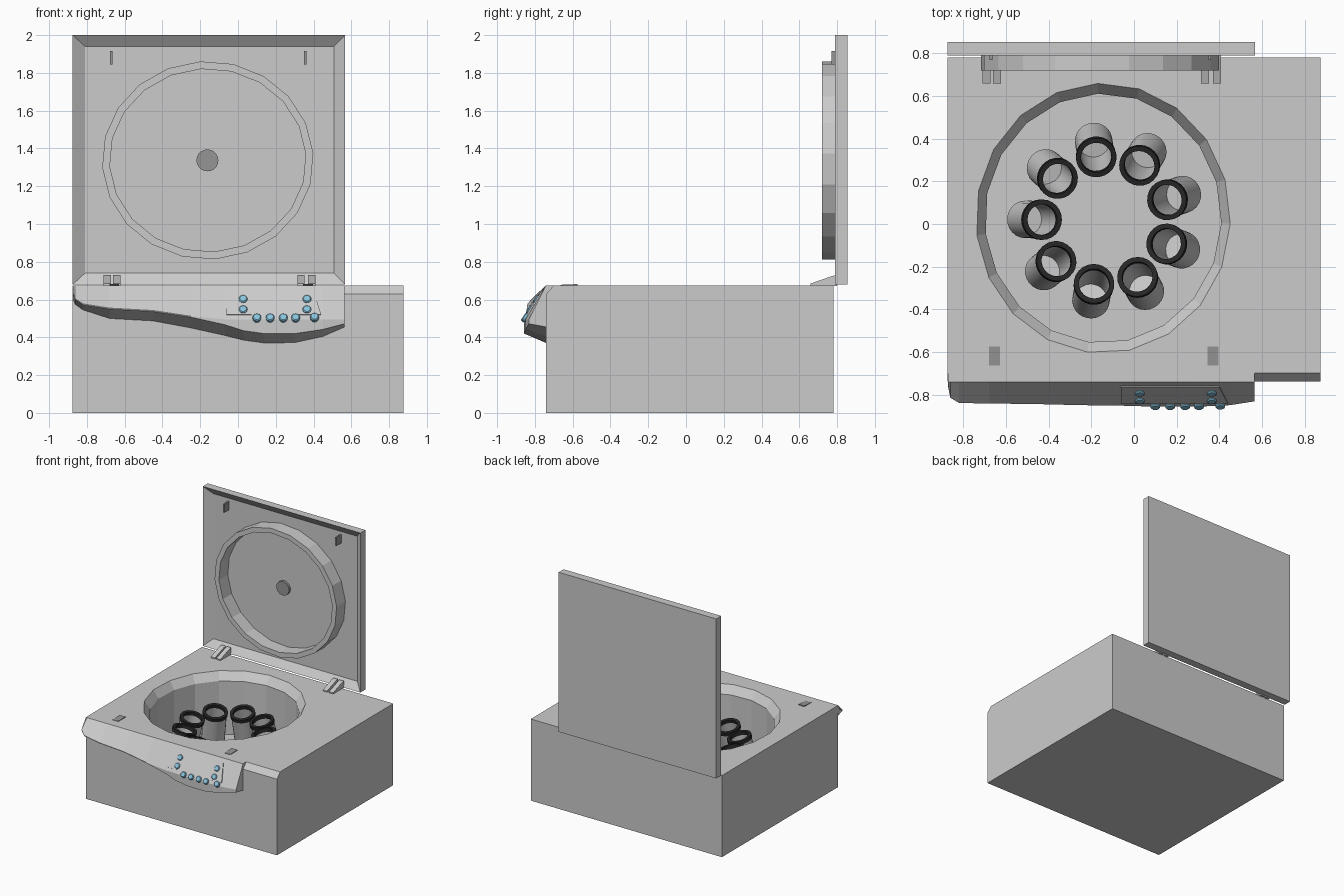
import bpy, bmesh
from math import sin, cos, pi, radians
from mathutils import Vector, Matrix

if "Cube" in bpy.data.objects:
    bpy.data.objects.remove(bpy.data.objects["Cube"])


def material(name, rgb):
    m = bpy.data.materials.new(name)
    m.diffuse_color = (*rgb, 1)
    m.use_nodes = True
    m.node_tree.nodes["Principled BSDF"].inputs["Base Color"].default_value = m.diffuse_color
    return m


BLACK = material("black_rubber", (0.02, 0.02, 0.02))
BLUE = material("button_blue", (0.25, 0.55, 0.72))
DARK = material("dark_grey", (0.3, 0.3, 0.3))


def loft(name, rings, loop=False, mat=None, smooth=False, matrix=None):
    """Skin a list of equal-length point rings; cap the ends or close into a loop."""
    bm = bmesh.new()
    vs = [[bm.verts.new(p) for p in r] for r in rings]
    n = len(rings[0])
    pairs = list(zip(vs, vs[1:])) + ([(vs[-1], vs[0])] if loop else [])
    for a, b in pairs:
        for i in range(n):
            j = (i + 1) % n
            bm.faces.new((a[i], a[j], b[j], b[i]))
    if not loop:
        bm.faces.new(vs[0])
        bm.faces.new(vs[-1])
    bmesh.ops.recalc_face_normals(bm, faces=bm.faces)
    me = bpy.data.meshes.new(name)
    bm.to_mesh(me)
    bm.free()
    ob = bpy.data.objects.new(name, me)
    bpy.context.collection.objects.link(ob)
    if mat:
        me.materials.append(mat)
    if matrix:
        ob.matrix_world = matrix
    if smooth:
        bpy.ops.object.select_all(action='DESELECT')
        ob.select_set(True)
        bpy.context.view_layer.objects.active = ob
        bpy.ops.object.shade_smooth_by_angle(angle=radians(40))
    return ob


def ellipse(cx, cy, rx, ry, h, n, phase=0.0, upright=False):
    pts = [(cx + rx * cos(phase + 2 * pi * i / n), cy + ry * sin(phase + 2 * pi * i / n)) for i in range(n)]
    return [(x, h, y) if upright else (x, y, h) for x, y in pts]


def prism(name, profile, x0, x1, **kw):
    """Extrude a (y, z) profile along x."""
    return loft(name, [[(x, y, z) for y, z in profile] for x in (x0, x1)], **kw)


def rect(x0, x1, z0, z1, y):
    return [(x0, y, z0), (x1, y, z0), (x1, y, z1), (x0, y, z1)]


# Housing with chamfered front edge and a chamber cut into the top
body = prism("housing", [(-.74, 0), (.78, 0), (.78, .675), (-.70, .675), (-.74, .63)], -.875, .875)
ph = radians(-97)
cutter = loft("chamber_cutter", [
    ellipse(-.145, .027, rx, ry, z, 19, ph)
    for rx, ry, z in ((.555, .585, .17), (.555, .585, .61), (.597, .633, .675), (.597, .633, .75))])
cutter.hide_render = True
mod = body.modifiers.new("chamber", 'BOOLEAN')
mod.operation = 'DIFFERENCE'
mod.object = cutter
bpy.context.view_layer.objects.active = body
bpy.ops.object.modifier_apply(modifier=mod.name)
bpy.data.objects.remove(cutter)

# Wavy front panel: x, front y, upper lip z, lower lip z
stations = [(-.873, -.76, .63, .60), (-.862, -.815, .60, .575), (-.82, -.84, .572, .545),
            (-.68, -.842, .55, .50), (-.45, -.845, .537, .487), (-.25, -.85, .507, .45),
            (-.07, -.852, .467, .41), (.03, -.855, .435, .385), (.14, -.857, .42, .37),
            (.30, -.857, .42, .372), (.45, -.85, .442, .405), (.565, -.832, .472, .455)]
loft("front_panel", [[(x, -.70, .675), (x, -.742, .675), (x, yf, max(zu + .005, .495)),
                      (x, yf, zu), (x, -.74, zl), (x, -.70, .59)] for x, yf, zu, zl in stations])

# Control plate and buttons lie on the sloped panel face
top, low = Vector((0, -.742, .675)), Vector((0, -.857, .495))
slope = (low - top).normalized()
normal = Vector((0, slope.z, -slope.y))


def on_panel(x, z, out=0.0):
    p = top + (low - top) * ((top.z - z) / (top.z - low.z)) + normal * out
    return Vector((x, p.y, p.z))


loft("control_plate", [[on_panel(x, z, o) for x, z in ((-.06, .52), (.44, .52), (.40, .645), (-.06, .645))]
                       for o in (-.01, .004)])
buttons = [(.027, .60), (.027, .545), (.10, .502), (.17, .502), (.24, .502),
           (.305, .502), (.405, .505), (.365, .545), (.365, .60)]
for i, (x, z) in enumerate(buttons):
    frame = Matrix.Translation(on_panel(x, z)) @ normal.to_track_quat('Z', 'Y').to_matrix().to_4x4()
    loft(f"button_{i + 1}", [ellipse(0, 0, r, r, h, 12) for r, h in ((.023, -.01), (.023, .008), (.018, .013))],
         mat=BLUE, matrix=frame)

# Ring of tilted sample cups with black lips
for i in range(9):
    a = radians(99) - 2 * pi * i / 9
    d = Vector((cos(a), sin(a), 0))
    c = Vector((-.13, .015, 0))
    base = c + d * .38 + Vector((0, 0, .20))
    axis = c + d * .30 + Vector((0, 0, .50)) - base
    length = axis.length
    frame = Matrix.Translation(base) @ axis.to_track_quat('Z', 'Y').to_matrix().to_4x4()
    loft(f"cup_{i + 1}", [ellipse(0, 0, r, r, h, 24) for r, h in
                          ((.088, 0), (.088, length - .01), (.075, length - .01), (.075, .015))],
         smooth=True, matrix=frame)
    loft(f"cup_lip_{i + 1}", [ellipse(0, 0, r, r, h, 24) for r, h in
                              ((.095, length - .03), (.095, length), (.072, length), (.072, length - .03))],
         loop=True, mat=BLACK, smooth=True, matrix=frame)

# Open lid: tray with sloped inner border
loft("lid", [rect(-.875, .567, .68, 2, .855), rect(-.875, .567, .68, 2, .79), rect(-.81, .507, .74, 1.94, .835)])

# Sealing ring and hub on the lid's inner face
loft("lid_seal_ring", [ellipse(-.16, 1.337, .56 - t, .525 - t, y, 20, radians(4), True)
                       for t, y in ((0, .72), (0, .84), (.04, .84), (.04, .72))], loop=True)
loft("lid_hub", [ellipse(-.162, 1.337, .058, .058, y, 20, 0, True) for y in (.815, .84)], mat=DARK)

# Lid latches, latch seats on the housing, and hinge pairs
for side, xl, xs in (("left", -.671, -.655), ("right", .356, .37)):
    loft(f"latch_{side}", [rect(xl - .006, xl + .006, 1.845, 1.915, y) for y in (.77, .84)], mat=DARK)
    prism(f"latch_seat_{side}", [(-.665, .67), (-.575, .67), (-.575, .682), (-.665, .678)],
          xs - .026, xs + .026, mat=DARK)
for i, x in enumerate((-.692, -.642, .334, .390)):
    prism(f"hinge_{i + 1}", [(.66, .672), (.80, .672), (.80, .73), (.775, .725), (.66, .685)], x - .019, x + .019)
